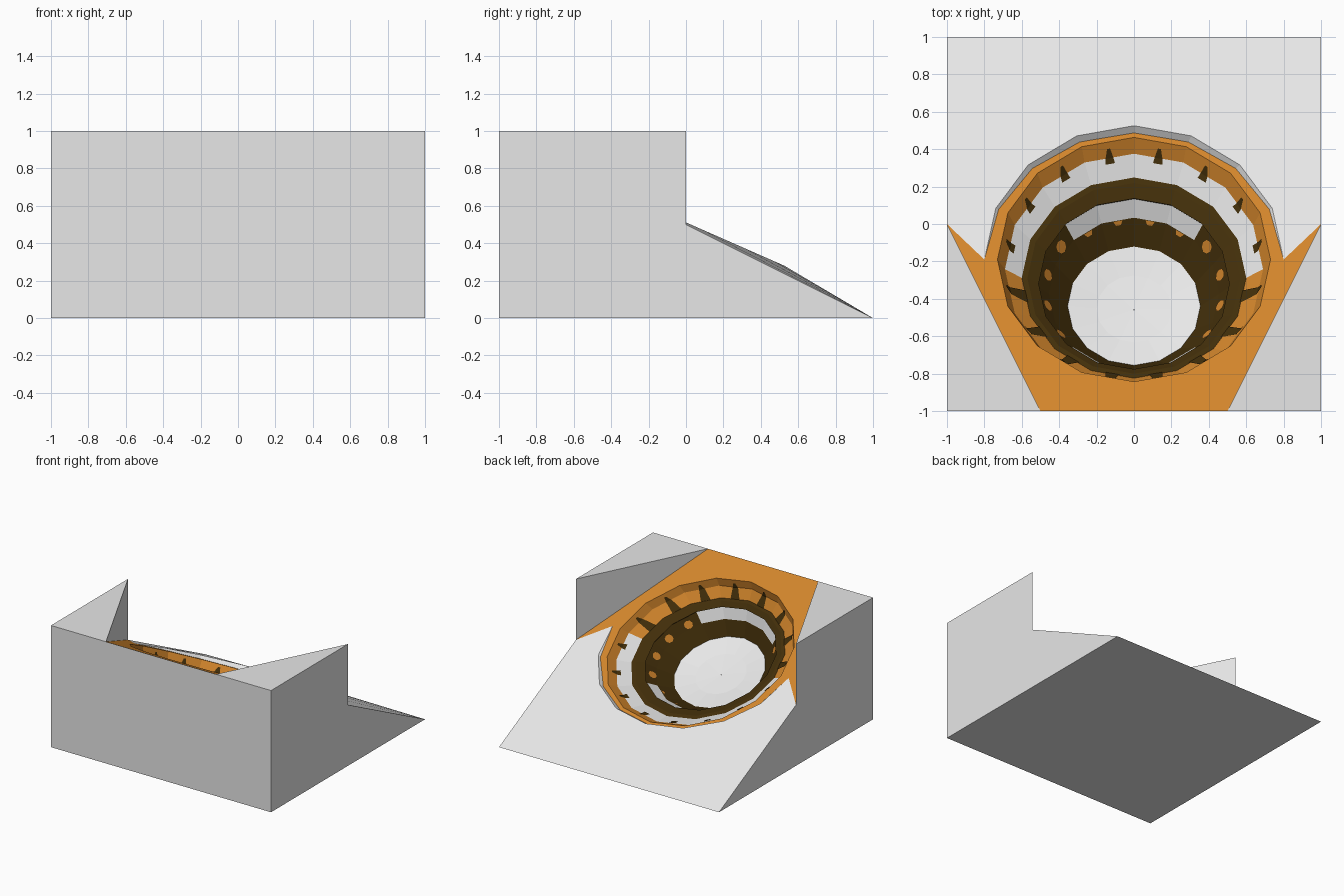
import bpy, bmesh, math
from mathutils import Vector

if "Cube" in bpy.data.objects:
    bpy.data.objects.remove(bpy.data.objects["Cube"])

N = 16
CY, CZ = -0.19, 0.595                      # pit centre on the sloping plane
UP = Vector((0, 0.4472, 0.8944))           # slope normal
BACK = Vector((0, 0.8944, -0.4472))        # downhill direction
RIGHT = Vector((1, 0, 0))
C = Vector((0, CY, CZ))


def material(name, col):
    m = bpy.data.materials.new(name)
    m.diffuse_color = (*col, 1)
    m.use_nodes = True
    m.node_tree.nodes["Principled BSDF"].inputs["Base Color"].default_value = m.diffuse_color
    return m


MATS = [material("pale_grey", (0.8, 0.8, 0.8)),
        material("orange", (0.65, 0.238, 0.025)),
        material("dark_brown", (0.055, 0.028, 0.003))]
GREY, ORANGE, BROWN = 0, 1, 2


def P(r, d, shift, k):
    """Point at radius r and depth d; rings slide uphill by -shift; k = step."""
    a = 2 * math.pi * k / N
    return C + RIGHT * (r * math.cos(a)) + BACK * (r * math.sin(a) + shift) - UP * d


def lifted(k):
    """Raised grey crest behind the pit."""
    a = 2 * math.pi * k / N
    s = 0.7155 * math.sin(a)
    return Vector((0.8 * math.cos(a), CY + s, CZ - 0.44 * s))


def lip(k):
    """Outer edge of the orange lip, narrowing towards the back."""
    return P(0.8 - 0.043 * math.sin(2 * math.pi * k / N), 0, 0, k)


def inward_at(k):
    a = 2 * math.pi * k / N
    return UP * 0.6 - RIGHT * math.cos(a) - BACK * math.sin(a)


def face(bm, pts, mat, hint):
    f = bm.faces.new([bm.verts.new(p) for p in pts])
    f.normal_update()
    if f.normal.dot(Vector(hint)) < 0:
        f.normal_flip()
    f.material_index = mat


def finish(bm, name, weld=True):
    if weld:
        bmesh.ops.remove_doubles(bm, verts=bm.verts, dist=0.0005)
    me = bpy.data.meshes.new(name)
    bm.to_mesh(me)
    bm.free()
    for m in MATS:
        me.materials.append(m)
    ob = bpy.data.objects.new(name, me)
    bpy.context.collection.objects.link(ob)


# block: base, front, sides, corner tops and triangular inner walls
bm = bmesh.new()
face(bm, [(-1, -1, 0), (1, -1, 0), (1, 1, 0), (-1, 1, 0)], GREY, (0, 0, -1))
face(bm, [(-1, -1, 0), (1, -1, 0), (1, -1, 1), (.5, -1, 1), (-.5, -1, 1), (-1, -1, 1)],
     GREY, (0, -1, 0))
for s in (-1, 1):
    face(bm, [(s, -1, 0), (s, 1, 0), (s, 0, .5), (s, 0, 1), (s, -1, 1)], GREY, (s, 0, 0))
    face(bm, [(s, -1, 1), (s * .5, -1, 1), (s, 0, 1)], GREY, (0, 0, 1))
    face(bm, [(s, 0, 1), (s * .5, -1, 1), (s, 0, .5)], GREY, (-s, 0.5, 0))
finish(bm, "block")

# slopes: orange in front of the pit, grey behind it
bm = bmesh.new()
face(bm, [(-1, 0, .5), (-.5, -1, 1), (.5, -1, 1), (1, 0, .5), lip(0)]
     + [P(.73, 0, 0, -k) for k in range(9)] + [lip(8)], ORANGE, UP)
finish(bm, "front_slope")
bm = bmesh.new()
face(bm, [(1, 0, .5), (1, 1, 0), (-1, 1, 0), (-1, 0, .5)]
     + [lifted(k) for k in range(8, -1, -1)], GREY, UP)
finish(bm, "back_slope")

# rim behind the pit: grey inner bank and flat orange lip
bm = bmesh.new()
for k in range(8):
    face(bm, [lifted(k), lifted(k + 1), lip(k + 1), lip(k)], GREY, UP)
    face(bm, [lip(k), lip(k + 1), P(.73, 0, 0, k + 1), P(.73, 0, 0, k)], ORANGE, UP)
finish(bm, "pit_rim")

# pit bowl: stepped rings as (radius, depth, shift)
WALL = [(.73, 0, 0), (.69, .065, -.025), (.60, .125, -.047)]
LEDGE = [(.57, .125, -.05), (.51, .15, -.07)]
LOWER = [(.52, .165, -.075), (.455, .24, -.085), (.355, .345, -.105)]
PROFILE = WALL + LEDGE + LOWER + [(.2, .37, -.11), (.002, .378, -.11)]


def band_material(i, s):
    if i == 0:
        return ORANGE
    if i == 1:
        return GREY if s > 0.1 else ORANGE
    if i == 5:
        return GREY if s > 0.6 or s < -0.8 else BROWN
    return BROWN if i < 7 else GREY


bm = bmesh.new()
for i in range(len(PROFILE) - 1):
    p, q = PROFILE[i], PROFILE[i + 1]
    for k in range(N):
        s = math.sin(2 * math.pi * (k + .5) / N)
        hint = -UP if i == 4 else inward_at(k + .5)
        face(bm, [P(*p, k), P(*p, k + 1), P(*q, k + 1), P(*q, k)], band_material(i, s), hint)
finish(bm, "pit_bowl")


# thin plates on the facets of a band: shape is (across 0-1, down 0-1)
def plates(name, top, bottom, shape, mat, keep):
    bm = bmesh.new()
    for k in range(N):
        if not keep(math.sin(2 * math.pi * (k + .5) / N)):
            continue
        q = [P(*top, k), P(*top, k + 1), P(*bottom, k), P(*bottom, k + 1)]
        n = (q[1] - q[0]).cross(q[2] - q[0]).normalized()
        if n.dot(inward_at(k + .5)) < 0:
            n = -n
        pts = [q[0].lerp(q[1], u).lerp(q[2].lerp(q[3], u), t) + n * .006 for u, t in shape]
        face(bm, pts, mat, n)
    finish(bm, name, False)


# dark ribs on the upper wall
plates("wall_ribs", WALL[0], WALL[1], [(.47, .4), (.53, .4), (.58, 1), (.42, 1)],
       BROWN, lambda s: True)
plates("rib_feet", WALL[1], WALL[2], [(.42, 0), (.58, 0), (.66, 1), (.34, 1)],
       BROWN, lambda s: s < 0.1)
plates("rib_stubs", WALL[1], WALL[2], [(.42, 0), (.58, 0), (.6, .25), (.4, .25)],
       BROWN, lambda s: s > 0.1)
# orange arches on the lower wall, and their tips where the grey covers them
arch = [(.5 + .18 * math.cos(t * math.pi / 4), .6 + .35 * math.sin(t * math.pi / 4))
        for t in range(8)]
plates("lower_arches", LOWER[0], LOWER[1], arch, ORANGE, lambda s: -0.8 < s <= 0.6)
plates("lower_spots", LOWER[1], LOWER[2], [(.36, .01), (.64, .01), (.58, .16), (.42, .16)],
       ORANGE, lambda s: s > 0.6)
